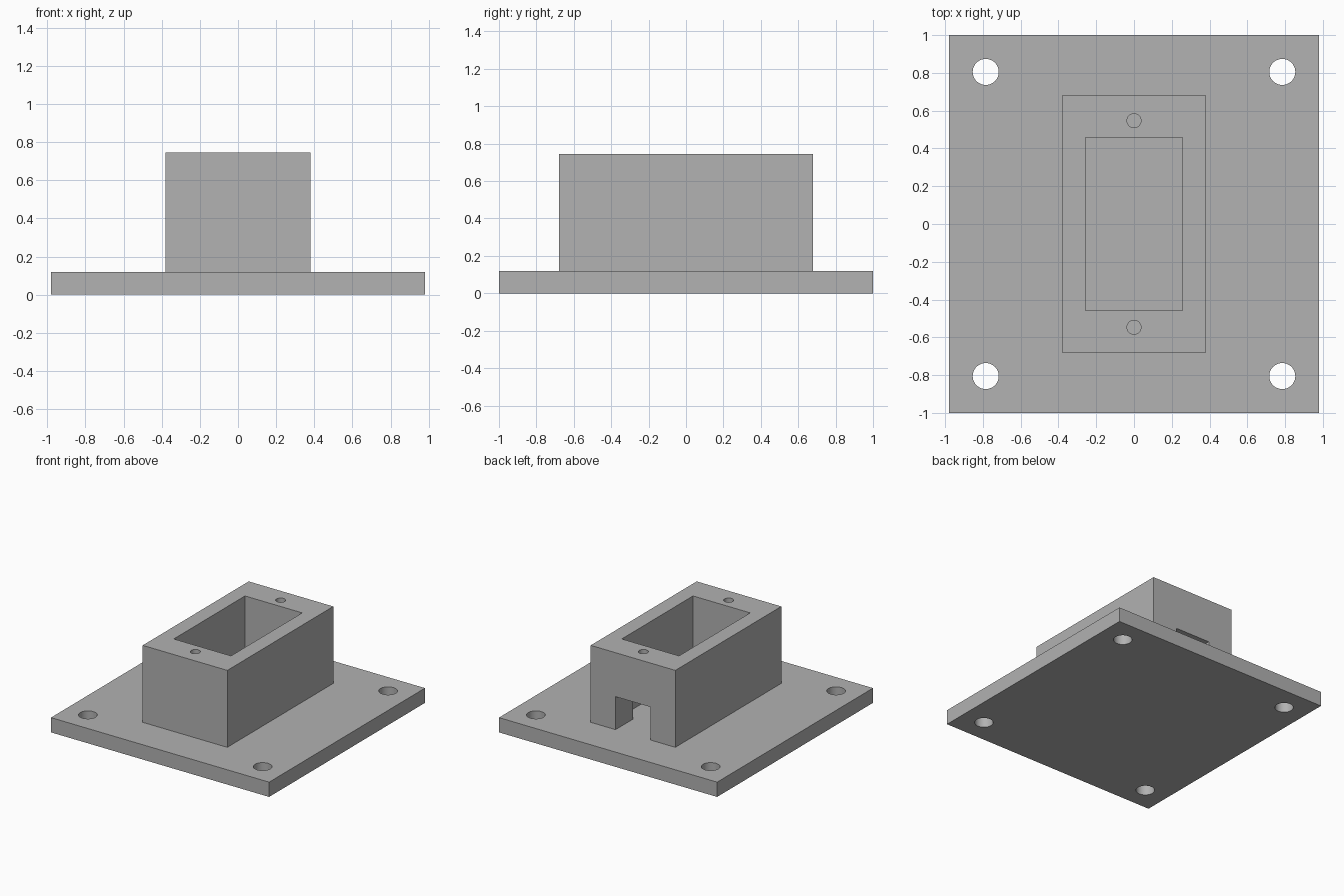
import bpy
import bmesh
from mathutils import Matrix, Vector

default = bpy.data.objects.get("Cube")
if default:
    bpy.data.objects.remove(default, do_unlink=True)

# Single grey finish
GREY = (0.445, 0.445, 0.445, 1.0)
grey = bpy.data.materials.new("grey_plastic")
grey.use_nodes = True
grey.diffuse_color = GREY
grey.node_tree.nodes["Principled BSDF"].inputs["Base Color"].default_value = GREY

PLATE_X, PLATE_Y, PLATE_TOP = 0.98, 1.0, 0.12
BOX_X, BOX_Y, BOX_TOP = 0.38, 0.68, 0.745
CAVITY_X, CAVITY_Y = 0.257, 0.457
NOTCH_X, NOTCH_TOP = 0.157, 0.388
OVER = 0.1  # how far cutters reach past the surfaces


def finish(bm, name):
    mesh = bpy.data.meshes.new(name)
    bm.to_mesh(mesh)
    bm.free()
    mesh.materials.append(grey)
    obj = bpy.data.objects.new(name, mesh)
    bpy.context.collection.objects.link(obj)
    return obj


def block(name, low, high):
    low, high = Vector(low), Vector(high)
    bm = bmesh.new()
    place = Matrix.Translation((low + high) / 2) @ Matrix.Diagonal((*(high - low), 1))
    bmesh.ops.create_cube(bm, size=1, matrix=place)
    return finish(bm, name)


def pin(name, x, y, bottom, top, radius):
    bm = bmesh.new()
    bmesh.ops.create_cone(bm, cap_ends=True, segments=40, radius1=radius, radius2=radius,
                          depth=top - bottom,
                          matrix=Matrix.Translation((x, y, (bottom + top) / 2)))
    for face in bm.faces:
        face.smooth = len(face.verts) == 4
    return finish(bm, name)


def cut(target, cutters):
    bpy.context.view_layer.objects.active = target
    for cutter in cutters:
        mod = target.modifiers.new(cutter.name, "BOOLEAN")
        mod.operation = "DIFFERENCE"
        mod.solver = "EXACT"
        mod.object = cutter
        bpy.ops.object.modifier_apply(modifier=mod.name)
        bpy.data.objects.remove(cutter, do_unlink=True)


# Base plate with four through holes in the corners
base_plate = block("base_plate", (-PLATE_X, -PLATE_Y, 0), (PLATE_X, PLATE_Y, PLATE_TOP))
cut(base_plate, [pin("corner_hole", sx * 0.785, sy * 0.805, -OVER, PLATE_TOP + OVER, 0.069)
                 for sx in (-1, 1) for sy in (-1, 1)])

# Open rectangular housing: cavity, cable notch at the back, two blind screw holes
housing = block("housing", (-BOX_X, -BOX_Y, PLATE_TOP), (BOX_X, BOX_Y, BOX_TOP))
cavity = block("cavity", (-CAVITY_X, -CAVITY_Y, 0), (CAVITY_X, CAVITY_Y, BOX_TOP + OVER))
notch = block("cable_notch", (-NOTCH_X, CAVITY_Y - OVER, 0), (NOTCH_X, BOX_Y + OVER, NOTCH_TOP))
screws = [pin("screw_hole", 0, sy * 0.547, BOX_TOP - 0.32, BOX_TOP + OVER, 0.037)
          for sy in (-1, 1)]
cut(housing, [cavity, notch] + screws)
